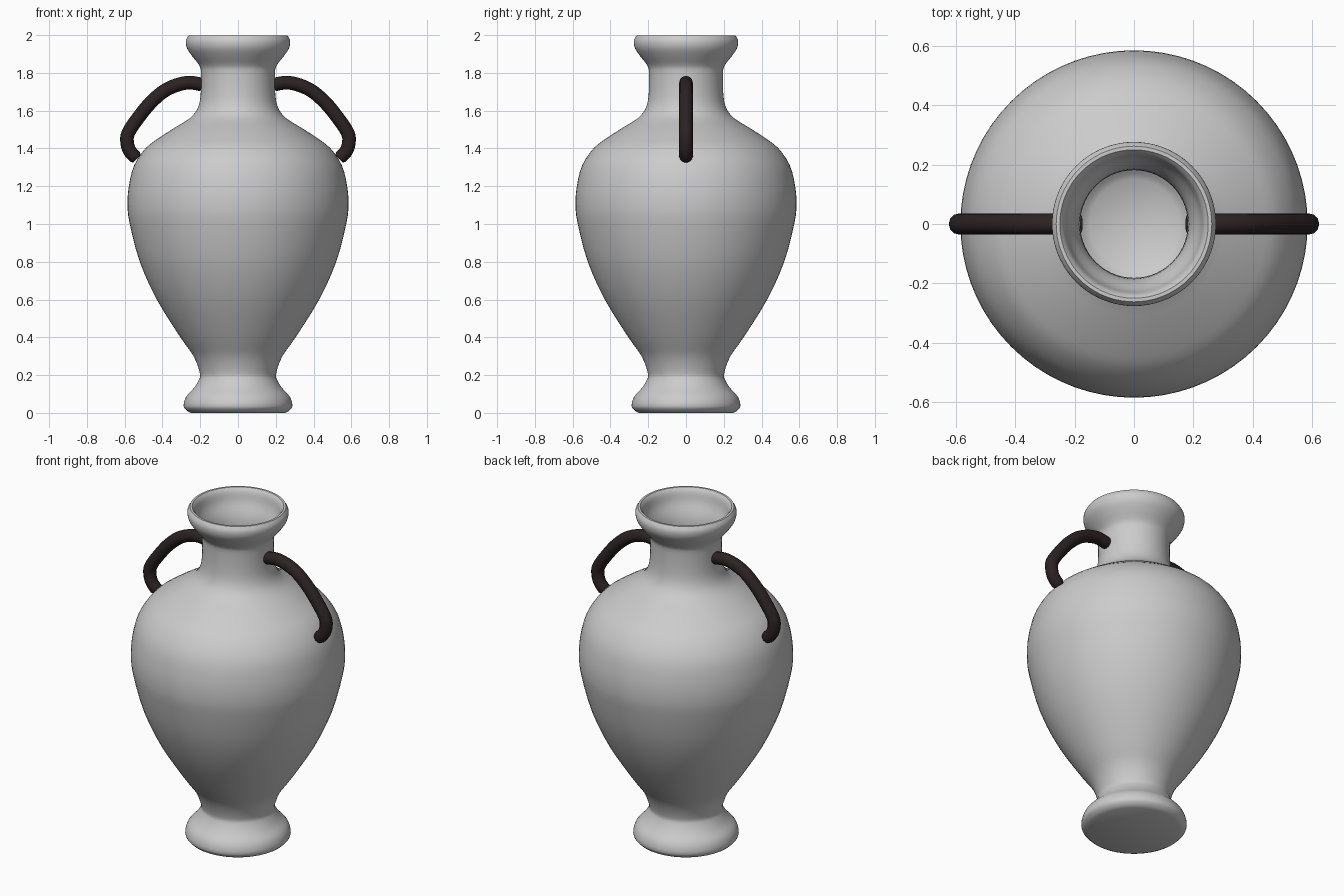
import bpy, bmesh, math
from mathutils import Vector

cube = bpy.data.objects.get("Cube")
if cube:
    bpy.data.objects.remove(cube, do_unlink=True)


def material(name, rgb):
    m = bpy.data.materials.new(name)
    m.use_nodes = True
    m.diffuse_color = (*rgb, 1)
    m.node_tree.nodes["Principled BSDF"].inputs["Base Color"].default_value = (*rgb, 1)
    return m


clay = material("pale grey clay", (0.6, 0.6, 0.6))
dark = material("dark brown", (0.025, 0.016, 0.016))


def smooth_path(pts, steps):
    """Catmull-Rom curve through the given points."""
    p = [Vector(q) for q in pts]
    p = [2 * p[0] - p[1]] + p + [2 * p[-1] - p[-2]]
    out = []
    for a, b, c, d in zip(p, p[1:], p[2:], p[3:]):
        for k in range(steps):
            t = k / steps
            out.append(0.5 * (2 * b + (c - a) * t + (2 * a - 5 * b + 4 * c - d) * t**2
                              + (3 * b - a - 3 * c + d) * t**3))
    return out + [p[-2]]


def finish(name, bm, mat, angle):
    bmesh.ops.recalc_face_normals(bm, faces=bm.faces)
    me = bpy.data.meshes.new(name)
    bm.to_mesh(me)
    bm.free()
    ob = bpy.data.objects.new(name, me)
    bpy.context.collection.objects.link(ob)
    me.materials.append(mat)
    bpy.ops.object.select_all(action="DESELECT")
    ob.select_set(True)
    bpy.context.view_layer.objects.active = ob
    bpy.ops.object.shade_smooth_by_angle(angle=math.radians(angle))
    return ob


# Vase: outer wall, rounded rim and hollow inside, as one turned profile
outer = [(.27, .01), (.288, .035), (.275, .085), (.235, .13), (.207, .175), (.202, .21),
         (.235, .3), (.305, .4), (.43, .6), (.52, .8), (.573, 1), (.585, 1.1), (.578, 1.2),
         (.55, 1.31), (.49, 1.4), (.42, 1.455), (.335, 1.51), (.255, 1.56), (.215, 1.61),
         (.198, 1.68), (.196, 1.8), (.205, 1.84), (.24, 1.885), (.27, 1.93), (.276, 1.97),
         (.262, 1.998)]
inner = [(.25, 1.998), (.235, 1.975), (.222, 1.92), (.195, 1.86), (.183, 1.8), (.183, 1.68),
         (.2, 1.6), (.32, 1.49), (.47, 1.39), (.535, 1.3), (.565, 1.1), (.5, .8), (.41, .6),
         (.285, .4), (.21, .28), (.15, .23)]
profile = ([Vector((0, 0)), Vector((.25, 0))] + smooth_path(outer, 3)
           + smooth_path(inner, 3) + [Vector((0, .22))])

bm = bmesh.new()
verts = [bm.verts.new((r, 0, z)) for r, z in profile]
edges = [bm.edges.new(pair) for pair in zip(verts, verts[1:])]
bmesh.ops.spin(bm, geom=verts + edges, cent=(0, 0, 0), axis=(0, 0, 1),
               angle=math.tau, steps=72, use_merge=True)
bmesh.ops.remove_doubles(bm, verts=bm.verts, dist=0.0005)
finish("vase_body", bm, clay, 50)

# Handles: round rod swept along an arch, with eased ends
arch = [(.178, 1.736), (.27, 1.748), (.375, 1.714), (.46, 1.645), (.53, 1.56),
        (.577, 1.49), (.588, 1.445), (.575, 1.39), (.535, 1.345)]
SIDES, RADIUS = 12, .036


def handle(name, side):
    path = smooth_path(arch, 4)
    bm = bmesh.new()
    rings = []
    for i, p in enumerate(path):
        t = (path[min(i + 1, len(path) - 1)] - path[max(i - 1, 0)]).normalized()
        n = Vector((-t.y, t.x))
        r = RADIUS * (.8 if i in (0, len(path) - 1) else 1)
        ring = []
        for k in range(SIDES):
            a = math.tau * k / SIDES
            q = p + n * r * math.cos(a)
            ring.append(bm.verts.new((side * q.x, r * math.sin(a), q.y)))
        rings.append(ring)
    for a, b in zip(rings, rings[1:]):
        for k in range(SIDES):
            j = (k + 1) % SIDES
            bm.faces.new((a[k], a[j], b[j], b[k]))
    bm.faces.new(rings[0])
    bm.faces.new(rings[-1])
    finish(name, bm, dark, 40)


handle("left_handle", 1)
handle("right_handle", -1)
